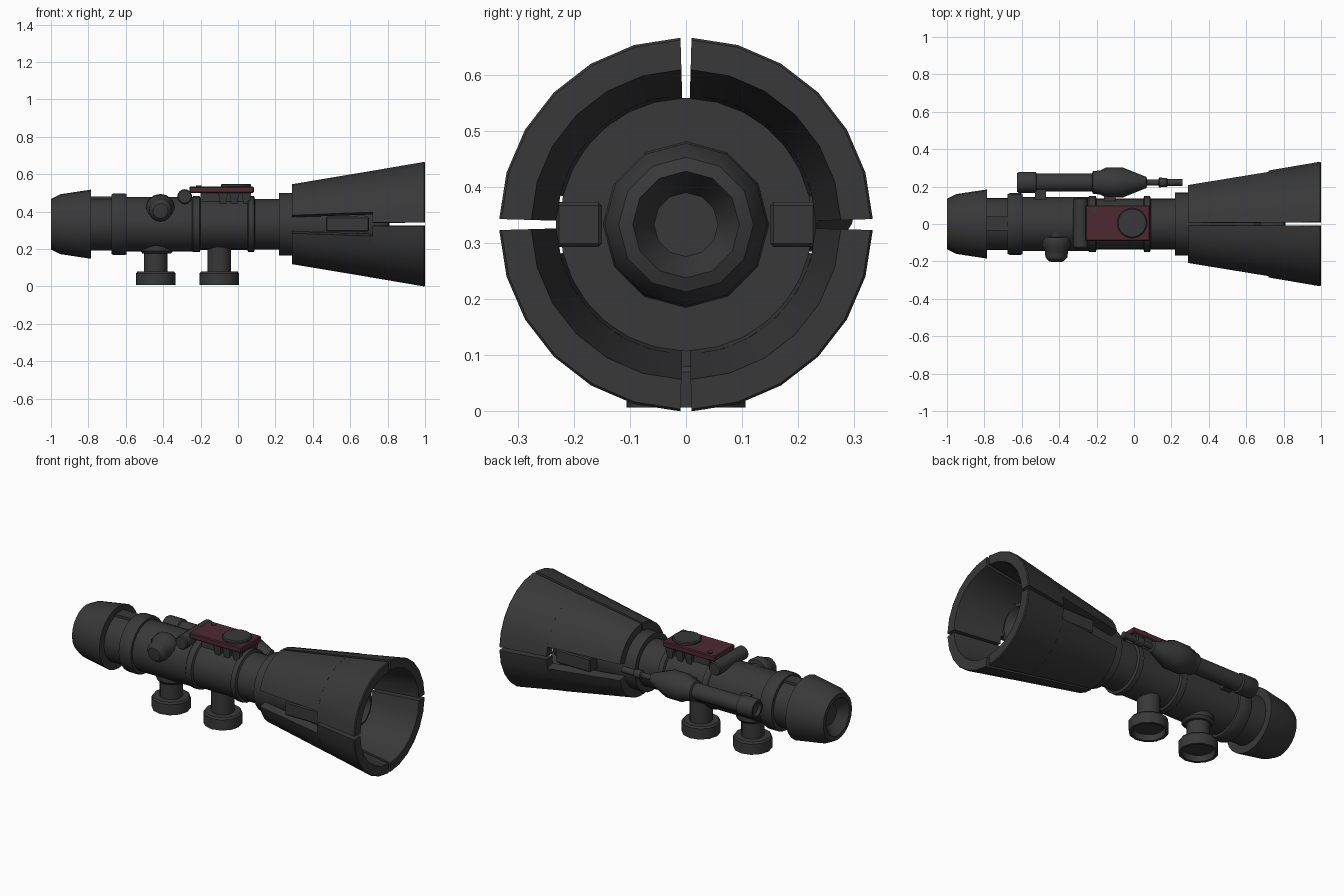
import bpy, bmesh
from math import sin, cos, radians, tau
from mathutils import Vector, Matrix

cube = bpy.data.objects.get("Cube")
if cube:
    bpy.data.objects.remove(cube)

AXIS = 0.333  # height of the main tube axis


def material(name, color):
    m = bpy.data.materials.new(name)
    m.use_nodes = True
    m.diffuse_color = color
    m.node_tree.nodes["Principled BSDF"].inputs["Base Color"].default_value = color
    return m


GREY = material("charcoal", (0.04, 0.04, 0.04, 1))
RED = material("dark_burgundy", (0.075, 0.022, 0.031, 1))


def finish(name, bm, mat=GREY, smooth=True):
    bmesh.ops.remove_doubles(bm, verts=bm.verts, dist=0.0001)
    bmesh.ops.recalc_face_normals(bm, faces=bm.faces)
    mesh = bpy.data.meshes.new(name)
    bm.to_mesh(mesh)
    bm.free()
    mesh.materials.append(mat)
    obj = bpy.data.objects.new(name, mesh)
    bpy.context.collection.objects.link(obj)
    if smooth:
        bpy.ops.object.select_all(action="DESELECT")
        obj.select_set(True)
        bpy.context.view_layer.objects.active = obj
        bpy.ops.object.shade_smooth_by_angle(angle=radians(32))
    return obj


def lathe(name, profile, origin=(0, 0, AXIS), axis=(1, 0, 0), segs=24, arc=None, mat=GREY):
    """Spin (distance, radius) points about an axis; arc=(start, end) makes a solid wedge."""
    bm = bmesh.new()
    start, end = arc or (0, tau)
    turn = Vector(axis).to_track_quat("X", "Z").to_matrix().to_4x4()
    place = Matrix.Translation(origin) @ turn
    rings = []
    for i in range(segs + 1):
        a = start + (end - start) * i / segs
        rings.append([bm.verts.new(place @ Vector((d, r * cos(a), r * sin(a)))) for d, r in profile])
    n = len(profile)
    for a, b in zip(rings, rings[1:]):
        for j in range(n if arc else n - 1):
            k = (j + 1) % n
            bm.faces.new((a[j], a[k], b[k], b[j]))
    if arc:
        bm.faces.new(rings[0])
        bm.faces.new(rings[-1])
    bmesh.ops.dissolve_degenerate(bm, dist=0.0001, edges=bm.edges)
    return finish(name, bm, mat)


def box(name, low, high, mat=GREY, bevel=0.0, taper=1.0):
    low, high = Vector(low), Vector(high)
    bm = bmesh.new()
    bmesh.ops.create_cube(bm, size=1)
    for v in bm.verts:
        if v.co.z < 0:
            v.co.x *= taper
            v.co.y *= taper
        v.co = (low + high) / 2 + v.co * (high - low)
    if bevel:
        bmesh.ops.bevel(bm, geom=bm.edges[:], offset=bevel, segments=1, affect="EDGES")
    return finish(name, bm, mat, False)


# Main tube: rear cap with a dished end, collars and front flange
lathe("main_tube", [
    (-0.95, 0), (-0.95, 0.06), (-1, 0.11), (-1, 0.135), (-0.95, 0.16), (-0.785, 0.185),
    (-0.785, 0.14), (-0.675, 0.14), (-0.675, 0.16), (-0.665, 0.165), (-0.605, 0.165),
    (-0.595, 0.16), (-0.595, 0.145), (-0.245, 0.145), (-0.24, 0.15), (-0.205, 0.15),
    (-0.2, 0.137), (0.05, 0.137), (0.055, 0.15), (0.085, 0.15), (0.09, 0.135),
    (0.22, 0.135), (0.22, 0.168), (0.68, 0.168), (0.68, 0)])
box("neck_block", (-0.8, -0.035, 0.45), (-0.66, 0.04, 0.482))

# Bulkhead and muzzle inside the flared shroud
lathe("bulkhead", [(0.64, 0), (0.64, 0.222), (0.68, 0.226), (0.68, 0)])
lathe("muzzle", [(0.68, 0.148), (0.76, 0.145), (0.8, 0.12), (0.81, 0.095), (0.74, 0.057),
                 (0.74, 0)], segs=12)

# Flared shroud: four shells with thin gaps, wider slots at the front and back
GAP, SLOT = radians(1.7), radians(13)
MOUTH = [(0.72, 0.286), (0.995, 0.333), (1, 0.329), (1, 0.276), (0.72, 0.231)]
BASE = [(0.29, 0.214), (0.72, 0.286), (0.72, 0.231), (0.29, 0.165)]
for q, side in enumerate(("back_upper", "front_upper", "front_lower", "back_lower")):
    a, b = q * tau / 4, (q + 1) * tau / 4
    lathe("shroud_mouth_" + side, MOUTH, segs=6, arc=(a + GAP, b - GAP))
    trim = (a + SLOT, b - GAP) if q % 2 == 0 else (a + GAP, b - SLOT)
    lathe("shroud_base_" + side, BASE, segs=6, arc=trim)

# Latch blocks in the two wide slots
for name, s in (("front", -1), ("back", 1)):
    y = sorted((s * 0.15, s * 0.232))
    box("latch_" + name, (0.47, y[0], AXIS - 0.04), (0.7, y[1], AXIS + 0.04), bevel=0.006)

# Two mounting posts with cupped feet
for name, x in (("rear", -0.44), ("forward", -0.1)):
    lathe("post_" + name, [
        (0.04, 0), (0.04, 0.085), (0.007, 0.09), (0.007, 0.106), (0.07, 0.106), (0.08, 0.098),
        (0.08, 0.063), (0.23, 0.063), (0.23, 0)], (x, 0, 0), (0, 0, 1), 12)
lathe("post_saddle", [(0.175, 0), (0.175, 0.075), (0.19, 0.088), (0.24, 0.088), (0.24, 0)],
      (-0.435, 0, 0), (0, 0, 1), 12)

# Front knob
lathe("front_knob", [(0, 0), (0, 0.05), (0.05, 0.05), (0.05, 0.07), (0.065, 0.078), (0.1, 0.078),
                     (0.13, 0.062), (0.14, 0.062), (0.165, 0.058), (0.185, 0.04), (0.19, 0)],
      (-0.415, -0.015, 0.425), (0, -1, -0.12), 16)

# Top roller and control plate
lathe("cross_roller", [(-0.135, 0), (-0.135, 0.034), (-0.129, 0.04), (0.129, 0.04),
                       (0.135, 0.034), (0.135, 0)], (-0.285, 0.005, 0.48), (0, 1, 0), 16)
box("control_plate", (-0.26, -0.09, 0.5), (0.085, 0.1, 0.534), RED, 0.005)
box("plate_mount", (-0.2, -0.06, 0.44), (0.06, 0.07, 0.502))
lathe("plate_dial", [(0.53, 0), (0.53, 0.08), (0.544, 0.08), (0.549, 0.074), (0.549, 0)],
      (-0.01, 0.005, 0), (0, 0, 1))
lathe("plate_button", [(0.53, 0), (0.53, 0.015), (0.539, 0.015), (0.539, 0)],
      (-0.21, 0.07, 0), (0, 0, 1), 12)

# Tapered teeth under both long edges of the plate
for side, y in (("front", -0.085), ("back", 0.06)):
    for i, x in enumerate((-0.08, -0.02, 0.045)):
        box(f"tooth_{side}_{i + 1}", (x - 0.026, y, 0.428), (x + 0.026, y + 0.035, 0.502), taper=0.5)

# Slim side scope along the back
lathe("side_scope", [
    (-0.6, 0), (-0.61, 0.03), (-0.625, 0.04), (-0.625, 0.05), (-0.615, 0.056), (-0.525, 0.056),
    (-0.52, 0.047), (-0.225, 0.047), (-0.22, 0.06), (-0.18, 0.065), (-0.15, 0.08), (-0.06, 0.08),
    (0.065, 0.03), (0.07, 0.016), (0.13, 0.016), (0.135, 0.026), (0.175, 0.024), (0.18, 0.018),
    (0.26, 0.018), (0.26, 0)], (0, 0.222, 0.365), (1, 0, 0), 16)
for i, x in enumerate((-0.5, -0.13)):
    box(f"scope_bracket_{i + 1}", (x - 0.03, 0.11, 0.34), (x + 0.03, 0.2, 0.39))
